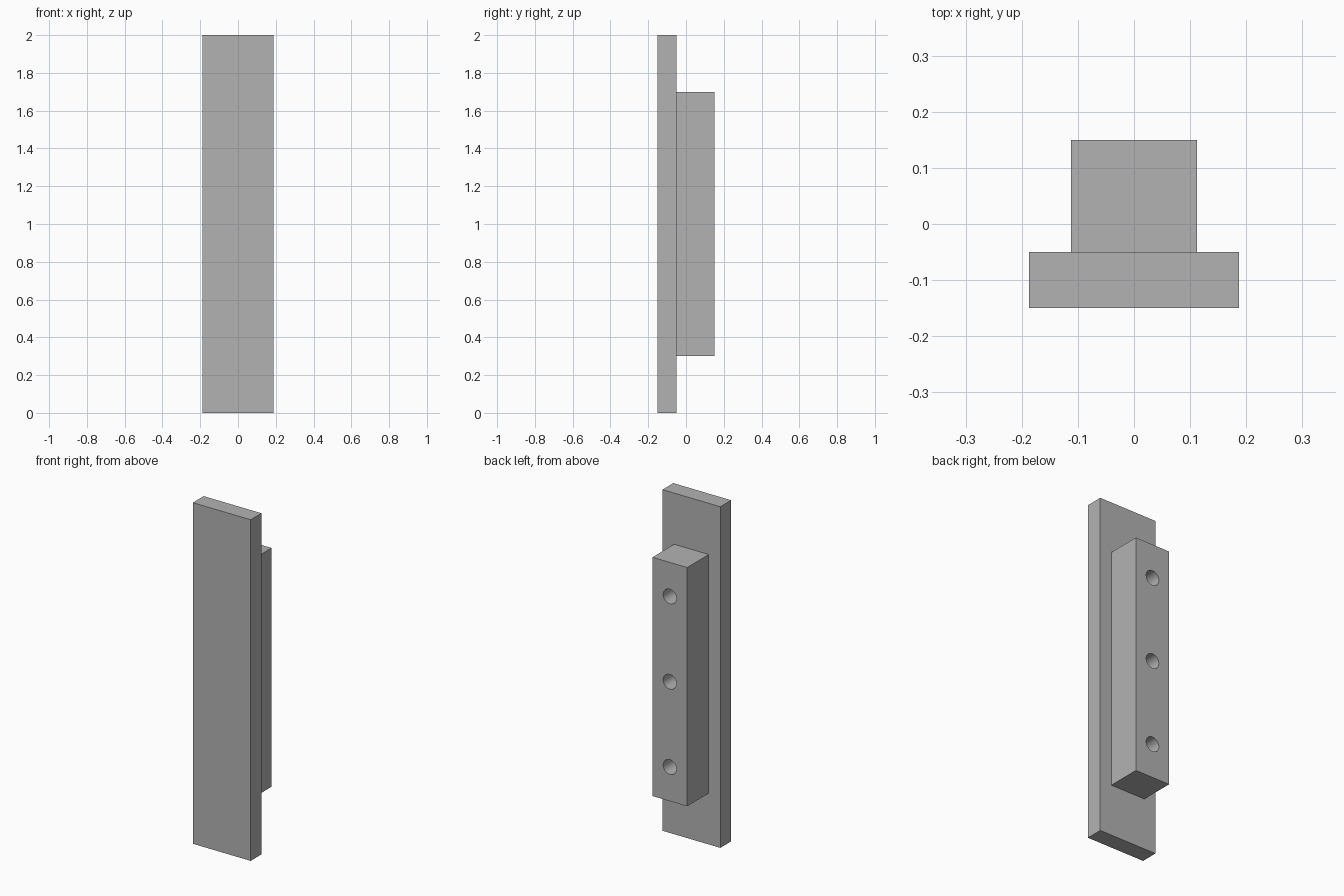
import bpy
import math

default_cube = bpy.data.objects.get("Cube")
if default_cube:
    bpy.data.objects.remove(default_cube, do_unlink=True)

# One plain grey for every part
grey = bpy.data.materials.new("plain grey")
grey.use_nodes = True
colour = (0.45, 0.45, 0.45, 1)
grey.diffuse_color = colour
grey.node_tree.nodes["Principled BSDF"].inputs["Base Color"].default_value = colour


def box(name, size, centre):
    bpy.ops.mesh.primitive_cube_add(size=1, location=centre)
    obj = bpy.context.object
    obj.name = name
    obj.scale = size
    bpy.ops.object.transform_apply(location=False, rotation=False, scale=True)
    obj.data.materials.append(grey)
    return obj


def drill(target, radius, depth, z, surface_y):
    """Sink a blind round hole into the rear face of the target."""
    overshoot = 0.05
    bpy.ops.mesh.primitive_cylinder_add(
        vertices=48, radius=radius, depth=depth + overshoot,
        location=(0, surface_y + (overshoot - depth) / 2, z),
        rotation=(math.pi / 2, 0, 0))
    cutter = bpy.context.object
    cutter.name = "hole_cutter"
    cutter.hide_render = True
    cutter.data.materials.append(grey)
    cut = target.modifiers.new("hole", "BOOLEAN")
    cut.operation = "DIFFERENCE"
    cut.solver = "EXACT"
    cut.object = cutter
    bpy.ops.object.select_all(action="DESELECT")
    bpy.context.view_layer.objects.active = target
    target.select_set(True)
    bpy.ops.object.modifier_apply(modifier=cut.name)
    bpy.data.objects.remove(cutter, do_unlink=True)


# Long flat front plate
box("front_plate", (0.375, 0.1, 2), (0, -0.1, 1))

# Rear mounting block with three blind holes
block = box("mounting_block", (0.225, 0.2, 1.4), (0, 0.05, 1))
for height in (0.5, 1, 1.5):
    drill(block, 0.043, 0.15, height, 0.15)
bpy.ops.object.shade_smooth_by_angle(angle=math.radians(30))
